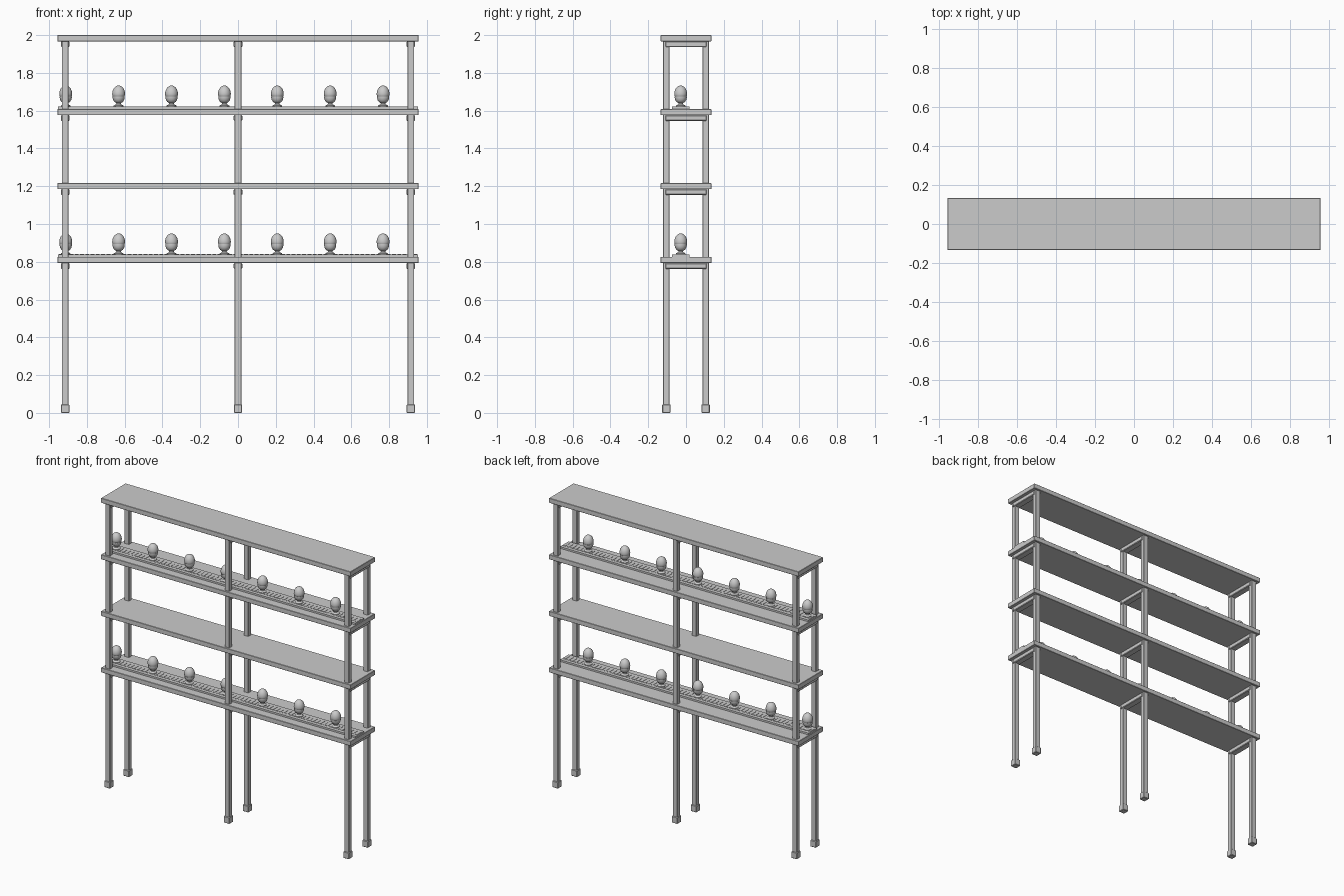
import bpy, bmesh
from mathutils import Matrix, Vector
from math import pi, cos, sin

if "Cube" in bpy.data.objects:
    bpy.data.objects.remove(bpy.data.objects["Cube"])


def make_object(name, bm):
    mesh = bpy.data.meshes.new(name)
    bmesh.ops.recalc_face_normals(bm, faces=bm.faces[:])
    bm.to_mesh(mesh)
    bm.free()
    ob = bpy.data.objects.new(name, mesh)
    bpy.context.collection.objects.link(ob)
    return ob


def add_box(bm, x, y, z):
    """Box from (min, max) pairs."""
    size = [b - a for a, b in (x, y, z)]
    mid = [(a + b) / 2 for a, b in (x, y, z)]
    bmesh.ops.create_cube(bm, size=1, matrix=Matrix.Translation(mid) @ Matrix.Diagonal((*size, 1)))


def box(name, x, y, z, bevel=0):
    bm = bmesh.new()
    add_box(bm, x, y, z)
    ob = make_object(name, bm)
    if bevel:
        mod = ob.modifiers.new("bevel", 'BEVEL')
        mod.width = bevel
        mod.segments = 1
    return ob


def span(c, half):
    return (c - half, c + half)


def lathe(name, profile, segments=20):
    bm = bmesh.new()
    verts = [bm.verts.new((r, 0, z)) for r, z in profile]
    edges = [bm.edges.new(p) for p in zip(verts, verts[1:])]
    bmesh.ops.spin(bm, geom=verts + edges, cent=(0, 0, 0), axis=(0, 0, 1),
                   angle=2 * pi, steps=segments, use_merge=True)
    bmesh.ops.remove_doubles(bm, verts=bm.verts[:], dist=1e-5)
    ob = make_object(name, bm)
    bpy.context.view_layer.objects.active = ob
    ob.select_set(True)
    bpy.ops.object.shade_smooth_by_angle(angle=0.6)
    ob.select_set(False)
    return ob


SHELF_TOPS = [0.826, 1.217, 1.609, 2.0]
THICK = 0.033
POST_X = (-0.915, 0.0, 0.915)
POST_Y = 0.104
STRIP_Y = -0.028

# shelves, with a cross rail under each at every pair of posts
for i, top in enumerate(SHELF_TOPS):
    under = top - THICK
    box(f"shelf_{i}", (-0.956, 0.956), (-0.134, 0.134), (under, top), 0.002)
    for j, x in enumerate(POST_X):
        box(f"cross_rail_{i}_{j}", span(x, 0.023), span(0, 0.109), (under - 0.03, under), 0.004)

# posts and feet
for j, x in enumerate(POST_X):
    for side, y in (("front", -POST_Y), ("back", POST_Y)):
        box(f"{side}_post_{j}", span(x, 0.0175), span(y, 0.0165), (0.0, 1.97), 0.002)
        box(f"{side}_foot_{j}", span(x, 0.022), span(y, 0.022), (0.0, 0.045), 0.003)

# egg cup and egg outlines
CUP = [(0, 0), (0.026, 0), (0.026, 0.005), (0.013, 0.012), (0.012, 0.018),
       (0.022, 0.024), (0.029, 0.034), (0.032, 0.046), (0.032, 0.054), (0, 0.054)]
EGG = [(0.034 * cos(a), 0.066 + (0.045 if a > 0 else 0.03) * sin(a))
       for a in [-pi / 2 + pi * k / 14 for k in range(15)]]
EGG[0], EGG[-1] = (0, EGG[0][1]), (0, EGG[-1][1])
cup_mesh = egg_mesh = None

for tier in (0, 2):
    top = SHELF_TOPS[tier]
    # low display strip with a row of small ribs along it
    bm = bmesh.new()
    add_box(bm, (-0.952, 0.952), span(STRIP_Y, 0.047), (top, top + 0.012))
    for k in range(68):
        add_box(bm, span(-0.938 + k * 0.028, 0.010), span(STRIP_Y, 0.024),
                (top + 0.011, top + 0.014))
    make_object(f"display_strip_{tier}", bm)

    # row of eggs in cups
    for k in range(7):
        loc = Vector((-0.912 + 0.28 * k, STRIP_Y, top + 0.013))
        if cup_mesh is None:
            cup, egg = lathe("egg_cup", CUP), lathe("egg", EGG)
            cup_mesh, egg_mesh = cup.data, egg.data
        else:
            cup = bpy.data.objects.new(f"egg_cup_{tier}_{k}", cup_mesh)
            egg = bpy.data.objects.new(f"egg_{tier}_{k}", egg_mesh)
            bpy.context.collection.objects.link(cup)
            bpy.context.collection.objects.link(egg)
        cup.location = egg.location = loc
